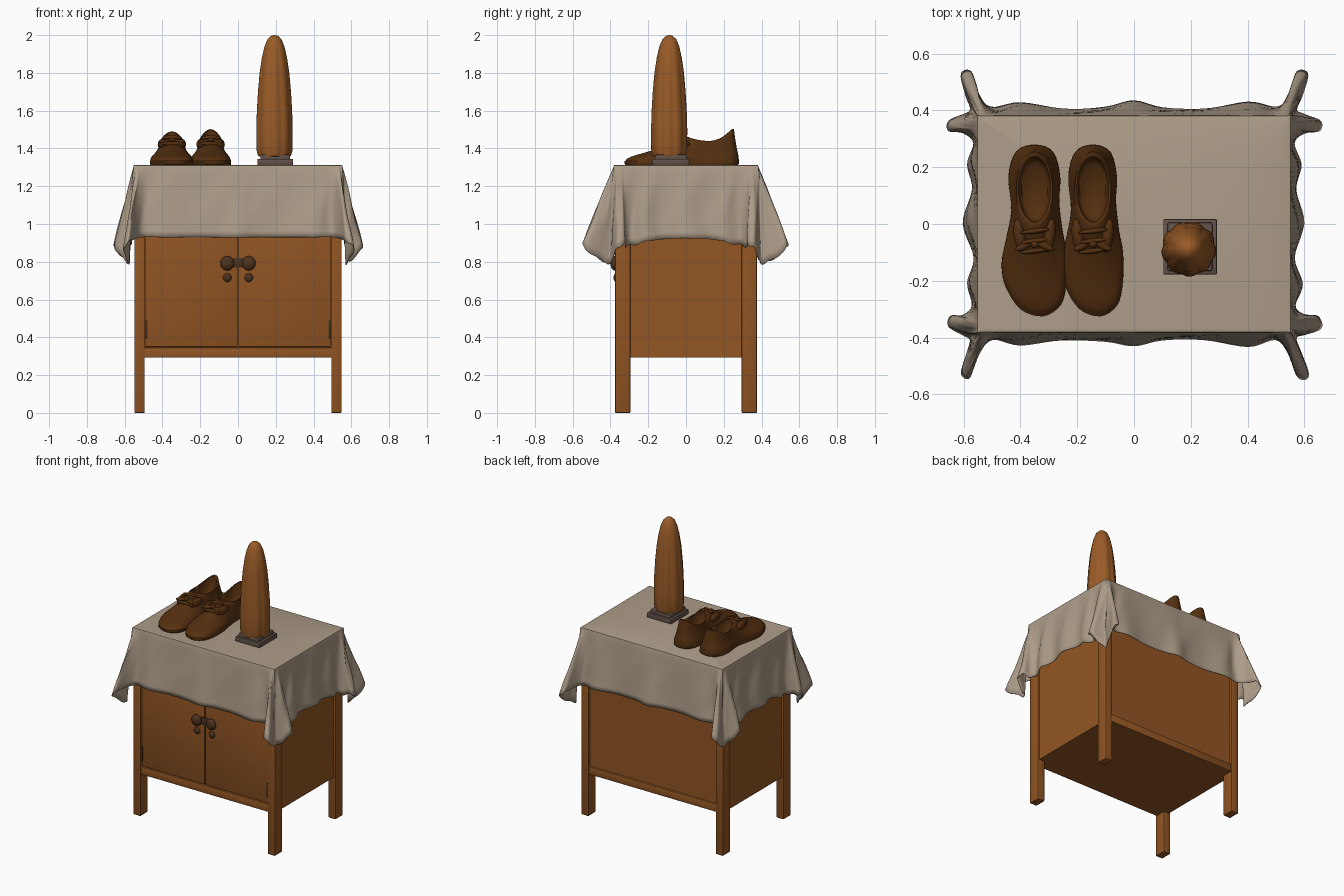
import bpy, bmesh, math
from mathutils import Vector, Matrix

if "Cube" in bpy.data.objects:
    bpy.data.objects.remove(bpy.data.objects["Cube"])


def mat(name, col):
    m = bpy.data.materials.new(name)
    m.diffuse_color = (*col, 1)
    m.use_nodes = True
    m.node_tree.nodes["Principled BSDF"].inputs["Base Color"].default_value = m.diffuse_color
    return m


WOOD = mat("cabinet wood", (0.29, 0.092, 0.017))
CARVED = mat("carved wood", (0.32, 0.105, 0.02))
LEATHER = mat("brown leather", (0.09, 0.029, 0.005))
CLOTH = mat("linen cloth", (0.42, 0.335, 0.25))
STONE = mat("grey plinth", (0.125, 0.085, 0.066))
METAL = mat("dark brass", (0.075, 0.032, 0.012))


def finish(name, bm, material, angle=35):
    bmesh.ops.recalc_face_normals(bm, faces=bm.faces)
    me = bpy.data.meshes.new(name)
    bm.to_mesh(me)
    bm.free()
    me.materials.append(material)
    me.polygons.foreach_set("use_smooth", [True] * len(me.polygons))
    me.set_sharp_from_angle(angle=math.radians(angle))
    ob = bpy.data.objects.new(name, me)
    bpy.context.collection.objects.link(ob)
    return ob


def box(name, lo, hi, material, bevel=0.004):
    lo, hi = Vector(lo), Vector(hi)
    bm = bmesh.new()
    bmesh.ops.create_cube(bm, size=1, matrix=Matrix.Translation((lo + hi) / 2)
                          @ Matrix.Diagonal((*(hi - lo), 1)))
    if bevel:
        bmesh.ops.bevel(bm, geom=bm.edges[:], offset=bevel, segments=2,
                        affect='EDGES', profile=0.5)
    return finish(name, bm, material)


def ball(name, loc, radii, material, turn=0.0):
    bm = bmesh.new()
    bmesh.ops.create_uvsphere(bm, u_segments=20, v_segments=12, radius=1,
                              matrix=Matrix.Translation(loc) @ Matrix.Rotation(turn, 4, 'Z')
                              @ Matrix.Diagonal((*radii, 1)))
    return finish(name, bm, material, 60)


def loft(name, rings, material, angle=40, cap_first=True, cap_last=True):
    bm = bmesh.new()
    vs = [[bm.verts.new(p) for p in r] for r in rings]
    n = len(rings[0])
    for a, b in zip(vs, vs[1:]):
        for i in range(n):
            j = (i + 1) % n
            bm.faces.new((a[i], a[j], b[j], b[i]))
    if cap_first:
        bm.faces.new(vs[0])
    if cap_last:
        bm.faces.new(vs[-1])
    return finish(name, bm, material, angle)


def smooth_loop(pts, sub):
    """Closed Catmull-Rom curve through points of any dimension."""
    n, out = len(pts), []
    for i in range(n):
        p0, p1, p2, p3 = (pts[(i + k) % n] for k in (-1, 0, 1, 2))
        for s in range(sub):
            t = s / sub
            out.append([0.5 * (2 * b + (c - a) * t + (2 * a - 5 * b + 4 * c - d) * t * t
                               + (3 * b - a - 3 * c + d) * t ** 3)
                        for a, b, c, d in zip(p0, p1, p2, p3)])
    return out


# Cabinet: legs, carcass, rails, doors
X, Y = 0.548, 0.375
for sx, nx in ((-1, "left"), (1, "right")):
    for sy, ny in ((-1, "front"), (1, "back")):
        xs, ys = sorted((sx * X, sx * (X - 0.054))), sorted((sy * Y, sy * (Y - 0.08)))
        box(f"{ny}_{nx}_leg", (xs[0], ys[0], 0), (xs[1], ys[1], 1.3), WOOD)
    xs = sorted((sx * 0.003, sx * 0.49))
    box(f"{nx}_door", (xs[0], -0.366, 0.35), (xs[1], -0.34, 1.26), WOOD, 0.003)
    # Knobs, key drops and hinges
    ball(f"{nx}_knob", (sx * 0.057, -0.378, 0.792), (0.036, 0.022, 0.038), METAL)
    ball(f"{nx}_key_drop", (sx * 0.057, -0.37, 0.716), (0.022, 0.014, 0.023), METAL)
    xs = sorted((sx * 0.478, sx * 0.492))
    box(f"{nx}_hinge", (xs[0], -0.372, 0.39), (xs[1], -0.36, 0.49), METAL, 0.002)
box("latch_plate", (-0.03, -0.374, 0.77), (0.03, -0.365, 0.82), METAL, 0.002)
box("carcass", (-0.535, -0.355, 0.292), (0.535, 0.355, 1.3), WOOD, 0)
box("front_rail", (-0.5, -0.37, 0.292), (0.5, -0.34, 0.345), WOOD)
box("back_rail", (-0.5, 0.34, 0.292), (0.5, 0.37, 0.345), WOOD)
box("table_top", (-0.548, -0.375, 1.26), (0.548, 0.375, 1.304), WOOD)

# Tablecloth: one quarter of the hem (top x, top y, hem x, hem y, hem z), mirrored
EX, EY = 0.553, 0.383
quarter = [
    (EX, 0, .600, 0, .925), (EX, .12, .567, .12, .92), (EX, .21, .590, .21, .905),
    (EX, .27, .568, .285, .89), (EX, .32, .600, .318, .88), (EX, .345, .650, .325, .89),
    (EX, .36, .655, .365, .87), (EX, .375, .600, .390, .81), (EX, EY, .575, .405, .79),
    (.545, EY, .590, .450, .81), (.535, EY, .612, .530, .87), (.525, EY, .575, .540, .905),
    (.505, EY, .545, .460, .92), (.47, EY, .500, .410, .93), (.40, EY, .400, .430, .93),
    (.25, EY, .250, .408, .93), (.10, EY, .100, .412, .93), (0, EY, 0, .432, .93)]
hem = []
for sx, sy, rev in ((1, 1, 0), (-1, 1, 1), (-1, -1, 0), (1, -1, 1)):
    q = [(sx * a, sy * b, sx * c, sy * d, z) for a, b, c, d, z in quarter]
    hem += (q[::-1] if rev else q)[:-1]
cols = smooth_loop(hem, 5)
rings = [[(a * 0.985, b * 0.98, 1.313) for a, b, c, d, z in cols],
         [(a * 0.996, b * 0.995, 1.311) for a, b, c, d, z in cols]]
ROWS = 12
for r in range(ROWS + 1):
    t = r / ROWS
    ring = []
    for i, (a, b, c, d, z) in enumerate(cols):
        w = 0.005 * math.sin(math.pi * t) * math.sin(i * 0.55 + 5 * t)
        w += 0.004 * t * math.sin(i * 0.31)
        k = 1 + max(w, -0.002 * t) * 2
        zz = 1.304 + (z + 0.006 * math.sin(i * 0.9) * (z < 0.91) - 1.304) * t
        ring.append(((a + (c - a) * t) * k, (b + (d - b) * t) * k, zz))
    rings.append(ring)
cloth = loft("tablecloth", rings, CLOTH, 50, True, False)
sol = cloth.modifiers.new("thickness", 'SOLIDIFY')
sol.thickness = 0.004
sol.offset = -1

# Carved column on a plinth
box("plinth_base", (0.103, -0.178, 1.312), (0.292, 0.018, 1.345), STONE, 0.005)
box("plinth_top", (0.118, -0.165, 1.34), (0.276, 0.005, 1.367), STONE, 0.006)
profile = [(0.06, 1.352), (0.088, 1.36), (0.096, 1.39), (0.097, 1.5), (0.094, 1.6), (0.088, 1.7),
           (0.079, 1.8), (0.067, 1.88), (0.053, 1.94), (0.037, 1.978), (0.018, 1.996), (0.004, 2.0)]
N = 72
rings = []
for r, z in profile:
    groove = 0.07 * min(1, (2.0 - z) / 0.25)
    rings.append([(0.193 + math.cos(u) * q, -0.088 + math.sin(u) * q, z)
                  for u in (math.tau * i / N for i in range(N))
                  for q in [r * (1 - groove * (1 - abs(math.cos(4.5 * u + 0.4 * z))) ** 1.3)]])
loft("carved_column", rings, CARVED, 50)

# Shoes: sole outline relative to the shoe centre, starting at the heel
OUTLINE = [(0, .28), (-.065, .255), (-.092, .17), (-.082, .05), (-.1, -.05), (-.116, -.14),
           (-.102, -.22), (-.05, -.3), (.03, -.325), (.092, -.285), (.113, -.2), (.113, -.1),
           (.098, -.02), (.087, .08), (.09, .17), (.065, .255)]


def shoe(name, cx, width, lift):
    pts = [(x * width, y) for x, y in smooth_loop(OUTLINE, 4)]
    n = len(pts)
    loft(name + "_sole", [[(cx + x * s, y * s, z) for x, y in pts]
                          for s, z in ((0.98, 1.312), (1, 1.318), (1, 1.333), (0.97, 1.338))],
         LEATHER)
    # opening rim that pairs with each outline point
    cy, rx, ry = 0.122, 0.064, 0.132
    rim = []
    for i in range(n):
        u = i / n * 2
        side = -1 if u <= 1 else 1
        u = u if u <= 1 else 2 - u
        ph = math.pi * (1 - (1 - u) ** 1.5)
        v = math.cos(ph)
        z = 1.44 + (0.05 + lift) * max(v, 0) ** 2 + 0.025 * max(-v, 0) ** 2
        rim.append((side * rx * math.sin(ph), cy + ry * v, z))
    rings = []
    for k in range(13):
        s = k / 12
        a = s ** 1.3
        g = 0.22 * (1 - (1 - s) ** 8) + 0.78 * s ** 2.1
        rings.append([(cx + (x + (p - x) * a) * 1.0, y + (q - y) * a, 1.33 + (z - 1.33) * g)
                      for (x, y), (p, q, z) in zip(pts, rim)])
    # inside of the shoe
    for sc, drop in ((0.93, 0.0), (0.87, 0.02), (0.84, 0.6), (0.7, 0.75)):
        rings.append([(cx + p * sc, cy + (q - cy) * sc, z + (1.335 - z) * drop)
                      for p, q, z in rim])
    loft(name + "_upper", rings, LEATHER, 60)
    # lacing, bow and seam of the toe
    for j, (y, z) in enumerate(((-0.025, 1.457), (-0.06, 1.442), (-0.095, 1.426))):
        ball(f"{name}_lace_{j + 1}", (cx, y, z), (0.052, 0.009, 0.012), LEATHER, 0.12)
    for sx in (-1, 1):
        ball(f"{name}_bow_{sx + 2}", (cx + sx * 0.035, -0.075, 1.437),
             (0.036, 0.014, 0.011), LEATHER, sx * -0.5)
        ball(f"{name}_flap_{sx + 2}", (cx + sx * 0.052, -0.04, 1.422),
             (0.022, 0.06, 0.028), LEATHER, sx * -0.12)
    ball(f"{name}_knot", (cx, -0.07, 1.445), (0.014, 0.014, 0.012), LEATHER)


shoe("left_shoe", -0.35, 1.0, 0.0)
shoe("right_shoe", -0.145, 0.94, 0.012)
